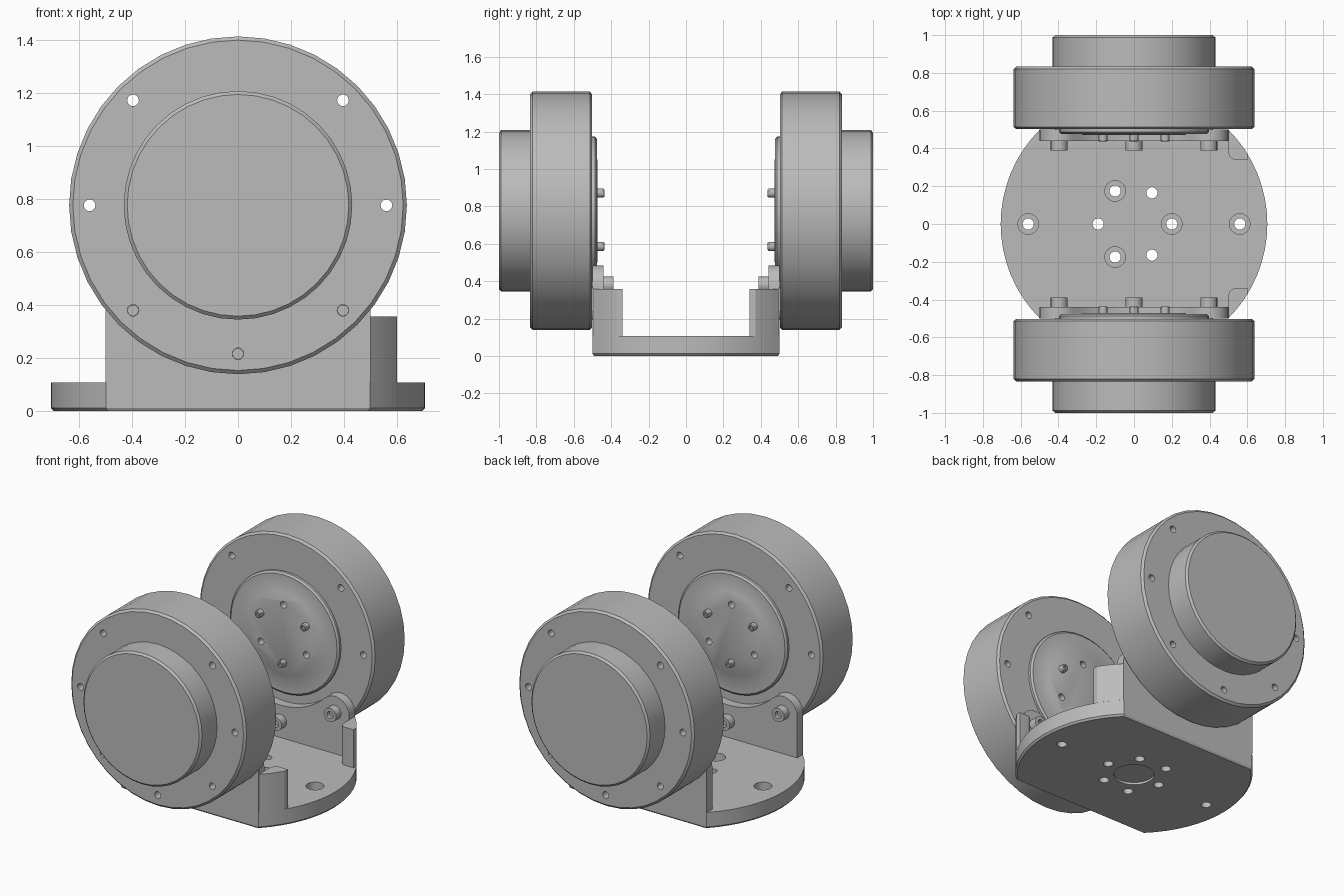
import bpy, bmesh
from math import sin, cos, pi, radians, asin

cube = bpy.data.objects.get("Cube")
if cube:
    bpy.data.objects.remove(cube)

grey = bpy.data.materials.new("machined_grey")
grey.use_nodes = True
colour = (0.5, 0.5, 0.5, 1)
grey.diffuse_color = colour
grey.node_tree.nodes["Principled BSDF"].inputs["Base Color"].default_value = colour

AXLE_Z = 0.776   # height of the drum axis
RIM = 0.706      # radius of the base plate
BOLT = 0.56      # radius of the drum bolt circle


def finish(bm, name, smooth=True):
    bmesh.ops.recalc_face_normals(bm, faces=bm.faces)
    mesh = bpy.data.meshes.new(name)
    bm.to_mesh(mesh)
    bm.free()
    obj = bpy.data.objects.new(name, mesh)
    bpy.context.collection.objects.link(obj)
    mesh.materials.append(grey)
    if smooth:
        shade(obj)
    return obj


def shade(obj):
    bpy.ops.object.select_all(action='DESELECT')
    obj.select_set(True)
    bpy.context.view_layer.objects.active = obj
    bpy.ops.object.shade_smooth_by_angle(angle=radians(30))


def loft(bm, rings):
    """Skin a list of closed point rings and cap both ends."""
    loops = [[bm.verts.new(p) for p in ring] for ring in rings]
    n = len(loops[0])
    for a, b in zip(loops, loops[1:]):
        for i in range(n):
            j = (i + 1) % n
            bm.faces.new((a[i], a[j], b[j], b[i]))
    bm.faces.new(loops[0])
    bm.faces.new(loops[-1])


def turned(bm, profile, cx, c2, side=0, segs=16):
    """Turn (radius, height) points about z, or about y on the given side."""
    rings = []
    for r, h in profile:
        ring = []
        for i in range(segs):
            u = cx + r * cos(2 * pi * i / segs)
            v = c2 + r * sin(2 * pi * i / segs)
            ring.append((u, side * h, v) if side else (u, v, h))
        rings.append(ring)
    loft(bm, rings)


def arc(cx, cy, r, start, end, steps):
    out = []
    for i in range(steps + 1):
        a = radians(start + (end - start) * i / steps)
        out.append((cx + r * cos(a), cy + r * sin(a)))
    return out


def cut(obj, bm, name):
    cutter = finish(bm, name, False)
    cutter.hide_render = True
    mod = obj.modifiers.new("holes", 'BOOLEAN')
    mod.operation = 'DIFFERENCE'
    mod.solver = 'EXACT'
    mod.object = cutter
    bpy.context.view_layer.objects.active = obj
    bpy.ops.object.modifier_apply(modifier=mod.name)
    bpy.data.objects.remove(cutter)
    shade(obj)


def around(radius, angles):
    return [(radius * cos(radians(a)), AXLE_Z + radius * sin(radians(a))) for a in angles]


# Base plate: disc with two flat sides and a chamfered bottom edge
half = math_angle = asin(0.5 / RIM) * 180 / pi
outline = arc(0, 0, RIM, -half, half, 16) + arc(0, 0, RIM, 180 - half, 180 + half, 16)
bm = bmesh.new()
loft(bm, [[(x * s, y * s, z) for x, y in outline]
          for s, z in ((0.985, 0), (1, 0.012), (1, 0.107))])
base = finish(bm, "base_plate", False)

# Base holes: counterbored, plain, and a shallow round recess underneath
bm = bmesh.new()
for x, y in ((-BOLT, 0), (BOLT, 0), (0.2, 0), (-0.1, 0.175), (-0.1, -0.175)):
    turned(bm, [(0.03, -0.1), (0.03, 0.05), (0.055, 0.05), (0.055, 0.2)], x, y)
for x, y in ((-0.19, 0), (0.095, 0.165), (0.095, -0.165)):
    turned(bm, [(0.03, -0.1), (0.03, 0.2)], x, y)
turned(bm, [(0.12, -0.1), (0.12, 0.015)], 0, 0, segs=32)
cut(base, bm, "base_cutter")

for side, place in ((-1, "front"), (1, "back")):
    # Upright wall: two rounded ears and a hollow around the drum hub
    ear = BOLT * cos(pi / 4)
    ear_z = AXLE_Z - ear
    ear_r = 0.5 - ear
    shape = [(-0.5, 0.107), (0.5, 0.107)]
    shape += arc(ear, ear_z, ear_r, 0, 135, 10)
    shape += arc(0, AXLE_Z, BOLT - ear_r, -45, -135, 16)[1:-1]
    shape += arc(-ear, ear_z, ear_r, 45, 180, 10)
    bm = bmesh.new()
    loft(bm, [[(x, side * y, z) for x, z in shape] for y in (0.44, 0.5)])
    finish(bm, place + "_wall")

    # Corner pillar on the left, following the plate rim
    rim_end = asin((RIM ** 2 - 0.36) ** 0.5 / RIM) * 180 / pi
    shape = arc(0, 0, RIM, half, rim_end, 4) + [(0.6, 0.34)]
    shape += arc(0.54, 0.38, 0.04, 270, 180, 5)
    bm = bmesh.new()
    loft(bm, [[(x, side * y, z) for x, y in shape] for z in (0.107, 0.357)])
    finish(bm, place + "_pillar")

    # Drum with chamfered edges, hub ring and output disc
    bm = bmesh.new()
    turned(bm, [(0.27, 0.472), (0.28, 0.477), (0.385, 0.477), (0.397, 0.487),
                (0.397, 0.502), (0.623, 0.502), (0.637, 0.514), (0.637, 0.82),
                (0.623, 0.833), (0.431, 0.833), (0.431, 0.988), (0.418, 1)],
           0, AXLE_Z, side, 40)
    drum = finish(bm, place + "_drum", False)
    bm = bmesh.new()
    for x, z in around(BOLT, (0, 45, 135, 180, 225, 270, 315)):
        turned(bm, [(0.022, 0.4), (0.022, 0.9)], x, z, side)
    for x, z in around(0.19, (90, 210, 330)):
        turned(bm, [(0.022, 0.4), (0.022, 0.53)], x, z, side)
    cut(drum, bm, place + "_drum_cutter")

    # Socket screws holding the drum to the wall
    bm = bmesh.new()
    for x, z in around(BOLT, (225, 270, 315)):
        turned(bm, [(0.021, 0.76), (0.021, 0.44), (0.045, 0.44), (0.045, 0.388),
                    (0.023, 0.388), (0.023, 0.415)], x, z, side, 18)
    finish(bm, place + "_wall_screws")

    # Small pins on the output disc
    bm = bmesh.new()
    for x, z in around(0.19, (30, 150, 270)):
        turned(bm, [(0.024, 0.5), (0.024, 0.443), (0.02, 0.437), (0.012, 0.437),
                    (0.012, 0.45)], x, z, side, 12)
    finish(bm, place + "_disc_pins")
